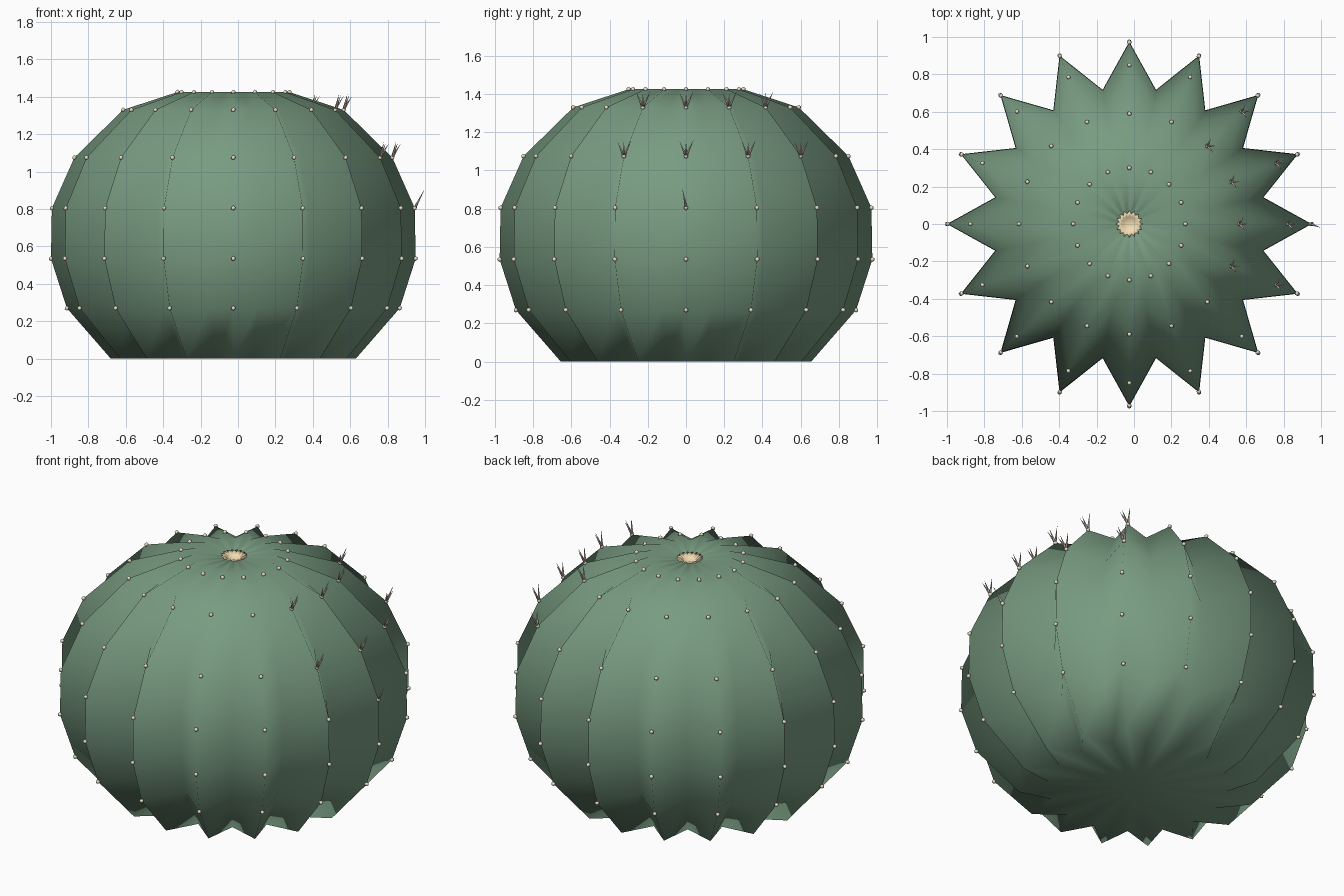
import bpy, bmesh, math
from mathutils import Vector, Matrix

if "Cube" in bpy.data.objects:
    bpy.data.objects.remove(bpy.data.objects["Cube"])

RIBS = 16
CX = -0.025
VALLEY = 0.75
# (ridge radius, height) from the base up to the crown
PROFILE = [(0.655, 0.0), (0.89, 0.27), (0.975, 0.535), (0.97, 0.805),
           (0.85, 1.075), (0.59, 1.33), (0.30, 1.425), (0.07, 1.415)]


def material(name, color):
    m = bpy.data.materials.new(name)
    m.diffuse_color = (*color, 1)
    m.use_nodes = True
    m.node_tree.nodes["Principled BSDF"].inputs["Base Color"].default_value = m.diffuse_color
    return m


def finish(bm, name, mat, smooth=True):
    bmesh.ops.recalc_face_normals(bm, faces=bm.faces)
    for f in bm.faces:
        f.smooth = smooth
    me = bpy.data.meshes.new(name)
    bm.to_mesh(me)
    bm.free()
    me.materials.append(mat)
    ob = bpy.data.objects.new(name, me)
    bpy.context.collection.objects.link(ob)
    return ob


def rib_point(i, r, z):
    a = 2 * math.pi * i / RIBS
    return Vector((CX + r * math.cos(a), r * math.sin(a), z))


def fluted(bm, profile):
    """Star-shaped rings joined by quads."""
    rings = []
    for r, z in profile:
        rings.append([bm.verts.new(rib_point(k / 2, r * (VALLEY if k % 2 else 1), z))
                      for k in range(2 * RIBS)])
    n = 2 * RIBS
    for lo, hi in zip(rings, rings[1:]):
        for k in range(n):
            bm.faces.new((lo[k], lo[(k + 1) % n], hi[(k + 1) % n], hi[k]))
    return rings


def fan(bm, ring, z):
    c = bm.verts.new((CX, 0, z))
    for k in range(len(ring)):
        bm.faces.new((ring[k], ring[(k + 1) % len(ring)], c))


green = material("cactus_green", (0.19, 0.33, 0.22))
cream = material("crown_cream", (0.90, 0.72, 0.45))
pale = material("areole_pale", (0.80, 0.74, 0.60))
thorn = material("spine_tan", (0.55, 0.46, 0.40))

# ribbed body with flat base and closed crown
bm = bmesh.new()
rings = fluted(bm, PROFILE)
fan(bm, rings[0], 0.0)
fan(bm, rings[-1], 1.38)
finish(bm, "cactus_body", green)

# small fluted woolly cup in the crown
bm = bmesh.new()
rings = fluted(bm, [(0.055, 1.40), (0.073, 1.425), (0.045, 1.405)])
fan(bm, rings[-1], 1.39)
finish(bm, "crown_flower", cream)

# areole dots along every ridge
bm = bmesh.new()
for r, z in PROFILE[1:7]:
    for i in range(RIBS):
        bmesh.ops.create_icosphere(bm, subdivisions=1, radius=0.013,
                                   matrix=Matrix.Translation(rib_point(i, r, z)))
finish(bm, "areoles", pale)

# spine clusters: (profile row, rib indices, tip offsets)
fan_tips = [(0.03, -0.035, 0.08), (0.045, 0.0, 0.075), (0.02, 0.04, 0.085)]
CLUSTERS = [(5, (-1, 0, 1, 2), fan_tips),
            (4, (-1, 0, 1, 2), fan_tips),
            (3, (0,), [(0.055, -0.02, 0.105)])]
bm = bmesh.new()
for row, ribs, tips in CLUSTERS:
    for i in ribs:
        base = rib_point(i, *PROFILE[row])
        for t in tips:
            d = Vector(t)
            rot = d.to_track_quat('Z', 'Y').to_matrix().to_4x4()
            bmesh.ops.create_cone(bm, cap_ends=True, segments=5, radius1=0.008,
                                  radius2=0.0, depth=d.length,
                                  matrix=Matrix.Translation(base + d / 2) @ rot)
finish(bm, "spines", thorn)
